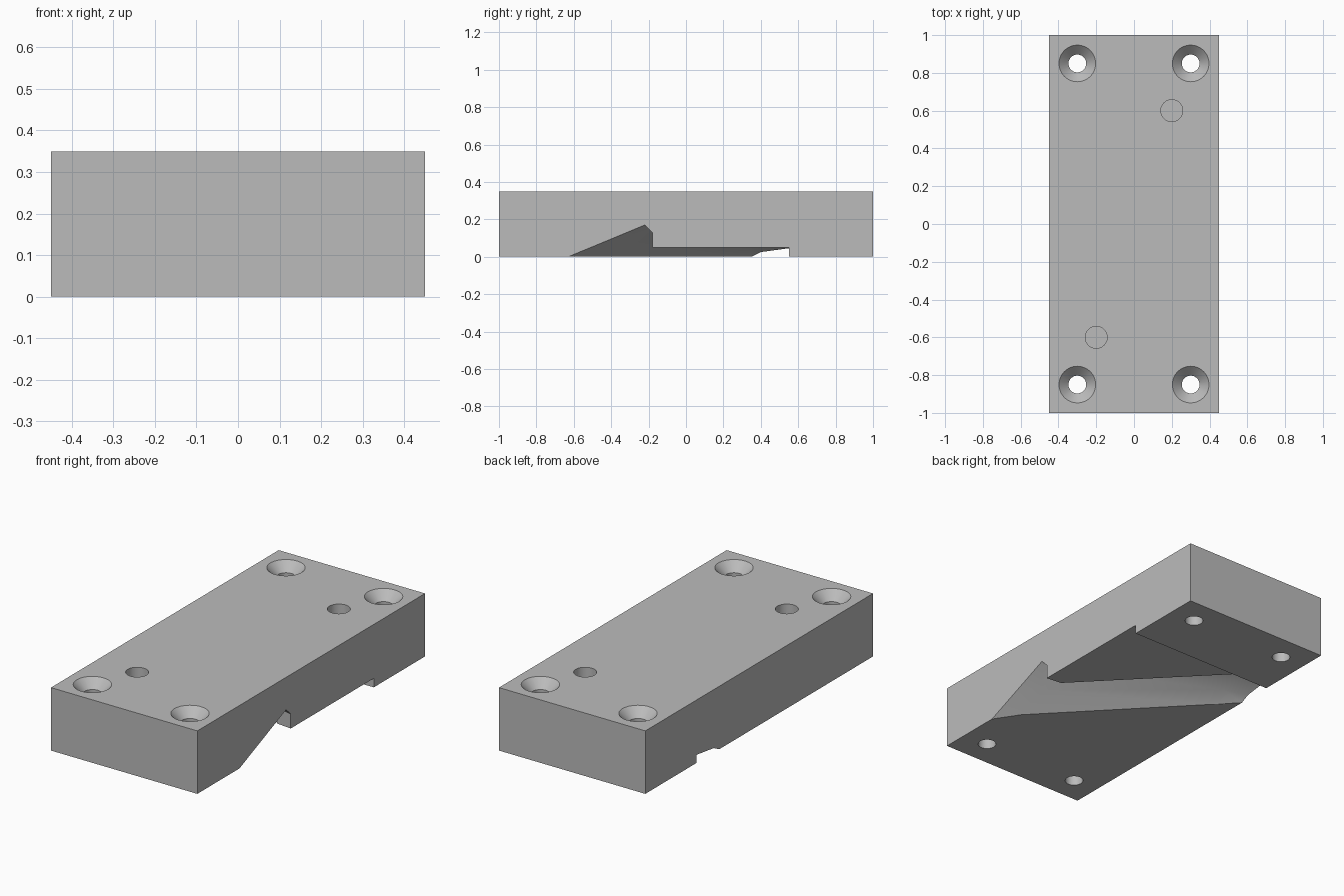
import bpy, bmesh, math

cube = bpy.data.objects.get("Cube")
if cube:
    bpy.data.objects.remove(cube, do_unlink=True)

grey = bpy.data.materials.new("plain_grey")
grey.use_nodes = True
grey.diffuse_color = (0.5, 0.5, 0.5, 1)
grey.node_tree.nodes["Principled BSDF"].inputs["Base Color"].default_value = (0.5, 0.5, 0.5, 1)


def loft(name, sections):
    """Closed solid through matching rings of points."""
    bm = bmesh.new()
    rings = [[bm.verts.new(p) for p in s] for s in sections]
    n = len(rings[0])
    for a, b in zip(rings, rings[1:]):
        for i in range(n):
            j = (i + 1) % n
            bm.faces.new((a[i], a[j], b[j], b[i]))
    bm.faces.new(rings[0])
    bm.faces.new(rings[-1])
    bmesh.ops.triangulate(bm, faces=[f for f in bm.faces if len(f.verts) > 3])
    bmesh.ops.recalc_face_normals(bm, faces=bm.faces)
    mesh = bpy.data.meshes.new(name)
    bm.to_mesh(mesh)
    bm.free()
    mesh.materials.append(grey)
    ob = bpy.data.objects.new(name, mesh)
    bpy.context.collection.objects.link(ob)
    return ob


def turned(name, x, y, profile, sides=48):
    """Solid of stacked circles, profile given as (radius, height)."""
    turns = [2 * math.pi * i / sides for i in range(sides)]
    return loft(name, [[(x + r * math.cos(t), y + r * math.sin(t), z) for t in turns]
                       for r, z in profile])


def outline(points, z):
    return [(x, y, z) for x, y in points]


HX, HY, TOP = 0.45, 1.0, 0.35
corners = [(-HX, -HY), (HX, -HY), (HX, HY), (-HX, HY)]
block = loft("mounting_block", [outline(corners, 0), outline(corners, TOP)])
cutters = []

# Diagonal groove under the block, deep at one side and shallow at the other
groove = [
    (0.47, [(-0.63, 0), (-0.40, 0.095), (-0.22, 0.17), (-0.18, 0.13)]),
    (0.45, [(-0.63, 0), (-0.40, 0.095), (-0.22, 0.17), (-0.18, 0.13)]),
    (0.36, [(-0.495, 0), (-0.33, 0.08), (-0.185, 0.152), (-0.17, 0.15)]),
    (-0.34, [(0.235, 0), (0.33, 0.046), (0.535, 0.085), (0.55, 0.08)]),
    (-0.45, [(0.35, 0), (0.40, 0.025), (0.54, 0.044), (0.55, 0.045)]),
    (-0.47, [(0.35, 0), (0.40, 0.025), (0.54, 0.044), (0.55, 0.045)]),
]
cutters.append(loft("groove_cutter", [
    [(x, pts[0][0], -0.02)] + [(x, y, z) for y, z in pts] + [(x, pts[-1][0], -0.02)]
    for x, pts in groove]))

# Shallow flat recess beside the groove
pad = [(0.48, -0.18), (0.36, -0.18), (-0.355, 0.55), (0.48, 0.55)]
cutters.append(loft("recess_cutter", [outline(pad, -0.03), outline(pad, 0.05)]))

# Countersunk screw holes in the corners
for sx in (-1, 1):
    for sy in (-1, 1):
        cutters.append(turned("screw_hole_cutter", 0.3 * sx, 0.85 * sy,
                              [(0.047, -0.05), (0.047, TOP - 0.05), (0.097, TOP), (0.097, TOP + 0.05)]))

# Blind dowel holes
for s in (-1, 1):
    cutters.append(turned("dowel_hole_cutter", 0.2 * s, 0.6 * s,
                          [(0.058, TOP - 0.2), (0.058, TOP + 0.05)]))

bpy.ops.object.select_all(action='DESELECT')
block.select_set(True)
bpy.context.view_layer.objects.active = block
for c in cutters:
    c.hide_render = True
    mod = block.modifiers.new("cut", 'BOOLEAN')
    mod.operation = 'DIFFERENCE'
    mod.solver = 'EXACT'
    mod.object = c
    bpy.ops.object.modifier_apply(modifier=mod.name)
    bpy.data.objects.remove(c, do_unlink=True)

bpy.ops.object.shade_smooth_by_angle(angle=math.radians(25))
